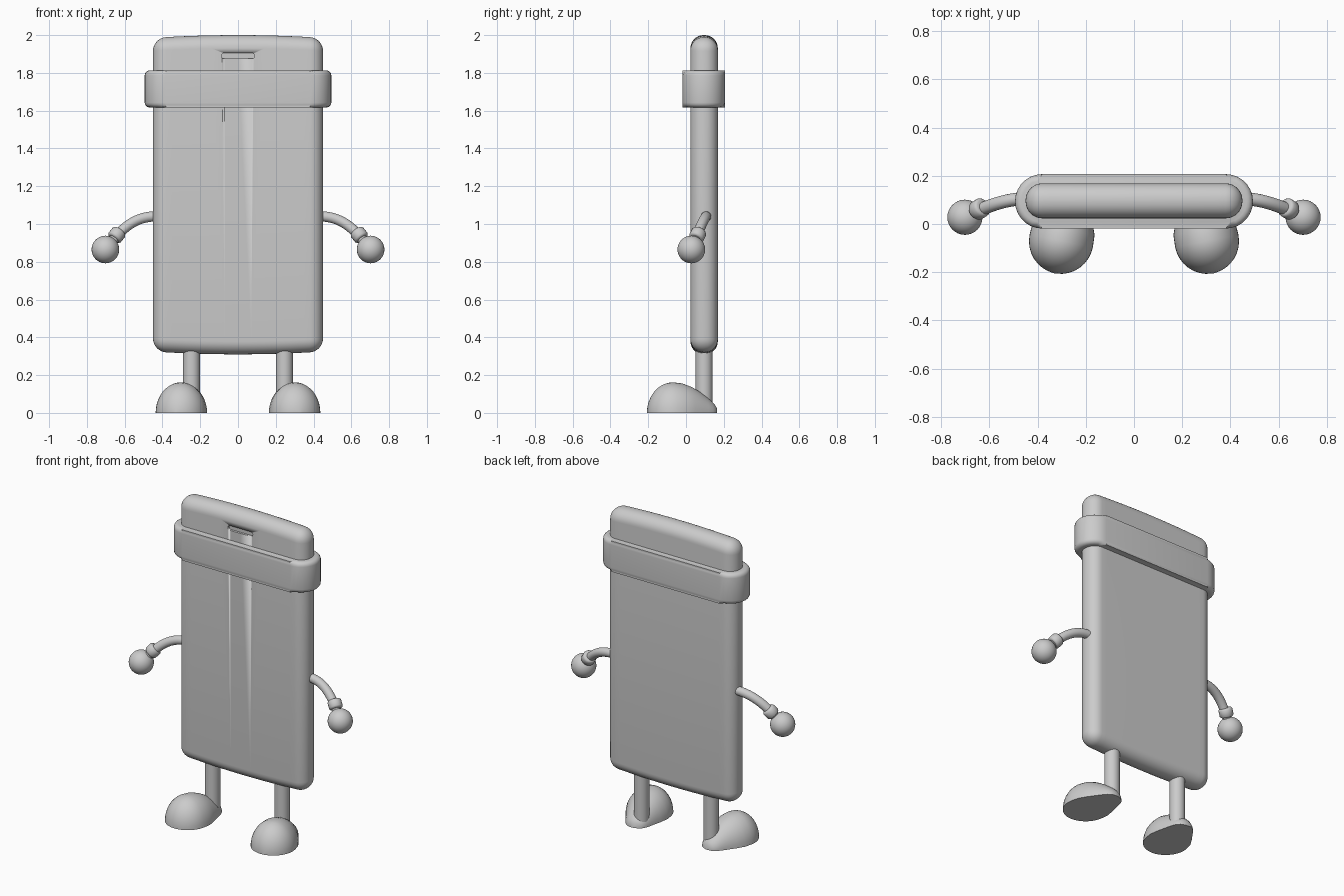
import bpy, bmesh, math
from mathutils import Vector

if "Cube" in bpy.data.objects:
    bpy.data.objects.remove(bpy.data.objects["Cube"])

grey = bpy.data.materials.new("plain grey")
grey.diffuse_color = (0.6, 0.6, 0.6, 1)
grey.use_nodes = True
grey.node_tree.nodes["Principled BSDF"].inputs["Base Color"].default_value = grey.diffuse_color
YC = 0.096  # depth centre of the slab


def finish(name, bm, angle=40):
    bmesh.ops.recalc_face_normals(bm, faces=bm.faces)
    me = bpy.data.meshes.new(name)
    bm.to_mesh(me)
    bm.free()
    me.materials.append(grey)
    ob = bpy.data.objects.new(name, me)
    bpy.context.collection.objects.link(ob)
    bpy.ops.object.select_all(action='DESELECT')
    ob.select_set(True)
    bpy.context.view_layer.objects.active = ob
    bpy.ops.object.shade_smooth_by_angle(angle=math.radians(angle))
    return ob


def stadium(half_w, half_d, n=14):
    """Outline with straight front and back and round ends."""
    pts = []
    for side in (1, -1):
        for i in range(n + 1):
            a = -math.pi / 2 + math.pi * i / n
            pts.append((side * (half_w - half_d + half_d * math.cos(a)),
                        side * half_d * math.sin(a)))
    return pts


def prism(bm, pts, place, length):
    """Extrude an outline; place maps (u, v, depth) to a position."""
    rings = [[bm.verts.new(place(u, v, d)) for u, v in pts] for d in (0, length)]
    n = len(pts)
    for i in range(n):
        j = (i + 1) % n
        bm.faces.new((rings[0][i], rings[0][j], rings[1][j], rings[1][i]))
    caps = [bm.faces.new(r) for r in rings]
    return caps


# Slab body: rounded box with gently bowed top and bottom
bm = bmesh.new()
bmesh.ops.create_cube(bm, size=1)
for v in bm.verts:
    v.co = (v.co.x * 0.90, v.co.y * 0.145 + YC, v.co.z * 1.66 + 1.155)
bmesh.ops.bevel(bm, geom=bm.edges[:], offset=0.069, segments=8, profile=0.5,
                affect='EDGES', clamp_overlap=True)
for k in range(-5, 6):
    bmesh.ops.bisect_plane(bm, geom=bm.verts[:] + bm.edges[:] + bm.faces[:],
                           plane_co=(k * 0.07, 0, 0), plane_no=(1, 0, 0))
for v in bm.verts:
    bow = 0.015 * (1 - (v.co.x / 0.45) ** 2)
    v.co.z += bow if v.co.z > 1 else -bow
body = finish("body", bm)

# Speaker slot cut into the front
bm = bmesh.new()
prism(bm, stadium(0.088, 0.015, 8),
      lambda u, v, d: (u, 0.0 + d, 1.89 + v), 0.037)
cutter = finish("slot_cutter", bm)
cutter.hide_render = True
cut = body.modifiers.new("slot", 'BOOLEAN')
cut.operation, cut.solver, cut.object = 'DIFFERENCE', 'EXACT', cutter
bpy.context.view_layer.objects.active = body
bpy.ops.object.modifier_apply(modifier=cut.name)
bpy.data.objects.remove(cutter)

# Head band around the slab
bm = bmesh.new()
caps = prism(bm, stadium(0.494, 0.113),
             lambda u, v, d: (u, v + YC - 0.002, 1.617 + d), 0.196)
bmesh.ops.bevel(bm, geom=[e for f in caps for e in f.edges], offset=0.026,
                segments=4, profile=0.5, affect='EDGES')
finish("head_band", bm)


def lathe_along(name, path, radii, n=20):
    """Round tube through the path points with a radius at each one."""
    bm = bmesh.new()
    rings = []
    for i, p in enumerate(path):
        t = path[min(i + 1, len(path) - 1)] - path[max(i - 1, 0)]
        side = t.cross(Vector((0, 1, 0))).normalized()
        up = side.cross(t).normalized()
        rings.append([bm.verts.new(p + radii[i] * (
            side * math.cos(2 * math.pi * k / n) + up * math.sin(2 * math.pi * k / n)))
            for k in range(n)])
    for a, b in zip(rings, rings[1:]):
        for k in range(n):
            j = (k + 1) % n
            bm.faces.new((a[k], a[j], b[j], b[k]))
    bm.faces.new(rings[0])
    bm.faces.new(rings[-1])
    return finish(name, bm, 50)


def bezier(p, t):
    p = [Vector(q) for q in p]
    while len(p) > 1:
        p = [a.lerp(b, t) for a, b in zip(p, p[1:])]
    return p[0]


# Foot sections: distance from the widest point, half width, height
heel = [(0.05, 0.131, 0.156), (0.10, 0.113, 0.138), (0.14, 0.095, 0.115),
        (0.18, 0.077, 0.086), (0.205, 0.064, 0.065), (0.222, 0.05, 0.048),
        (0.234, 0.03, 0.03)]
toe = [(-0.137 * math.sin(a), 0.134 * math.cos(a), 0.162 * math.cos(a))
       for a in (math.radians(d) for d in (84, 76, 66, 55, 44, 33, 22, 11, 0))]


def foot(name, s):
    bm = bmesh.new()
    origin = Vector((0.302 * s, -0.07, 0))
    back = Vector((-0.2 * s, 1, 0)).normalized()
    across = Vector((back.y, -back.x, 0))
    n = 20
    rows = [[bm.verts.new(origin + back * d + across * w * math.cos(math.pi * k / n)
                          + Vector((0, 0, h * math.sin(math.pi * k / n))))
             for k in range(n + 1)] for d, w, h in toe + heel]
    for a, b in zip(rows, rows[1:]):
        for k in range(n):
            bm.faces.new((a[k], a[k + 1], b[k + 1], b[k]))
        bm.faces.new((a[0], b[0], b[n], a[n]))  # flat sole
    for row, d in ((rows[0], -0.138), (rows[-1], 0.239)):
        tip = bm.verts.new(origin + back * d)
        for k in range(n):
            bm.faces.new((row[k], row[k + 1], tip))
        bm.faces.new((row[0], row[n], tip))
    finish(name, bm, 50)


for s, label in ((-1, "left"), (1, "right")):
    # Bent arm, cuff and ball hand
    arm = [(0.42 * s, 0.107, 1.04), (0.53 * s, 0.107, 1.045),
           (0.60 * s, 0.075, 0.99), (0.66 * s, 0.05, 0.915)]
    lathe_along(label + "_arm", [bezier(arm, i / 14) for i in range(15)], [0.027] * 15)
    axis = Vector((0.055 * s, -0.035, -0.07)).normalized()
    centre = Vector((0.642 * s, 0.062, 0.942))
    lathe_along(label + "_cuff",
                [centre + axis * d for d in (-0.028, -0.026, -0.018, 0.018, 0.026, 0.028)],
                [0.028, 0.035, 0.041, 0.041, 0.035, 0.028])
    bm = bmesh.new()
    bmesh.ops.create_uvsphere(bm, u_segments=32, v_segments=20, radius=0.073)
    bmesh.ops.translate(bm, verts=bm.verts, vec=(0.702 * s, 0.028, 0.865))
    finish(label + "_hand", bm)
    # Leg and flat-soled shoe
    lathe_along(label + "_leg", [Vector((0.246 * s, YC, z)) for z in (0.02, 0.36)],
                [0.045, 0.045], 28)
    foot(label + "_foot", s)
